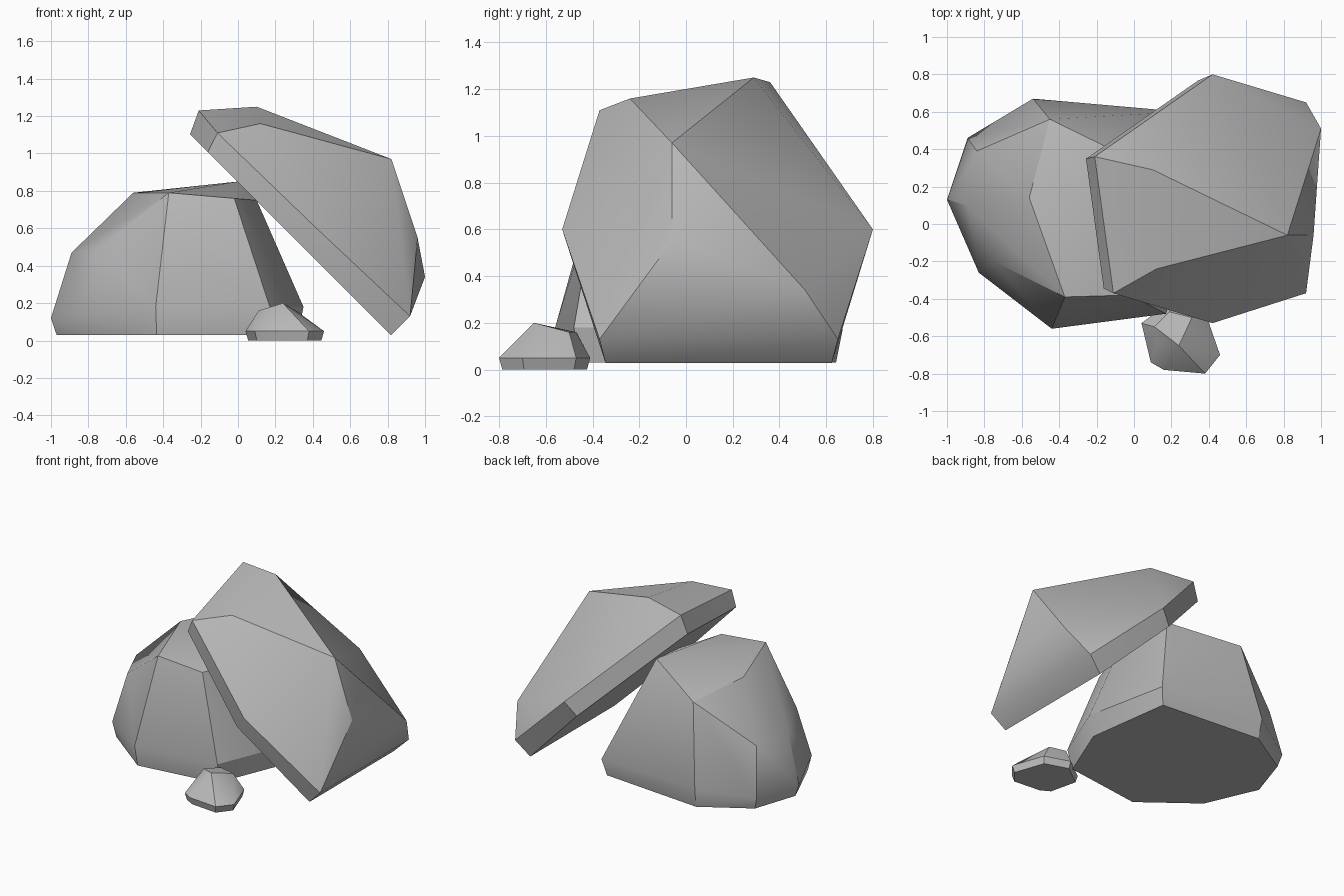
import bpy
import bmesh
import math

default_cube = bpy.data.objects.get("Cube")
if default_cube:
    bpy.data.objects.remove(default_cube, do_unlink=True)

# One grey stone colour for every rock
stone = bpy.data.materials.new("grey stone")
stone.use_nodes = True
stone_colour = (0.5, 0.5, 0.5, 1)
stone.diffuse_color = stone_colour
stone.node_tree.nodes["Principled BSDF"].inputs["Base Color"].default_value = stone_colour


def ring_foot(rim, shrink, shift, base_height):
    """Shrink the rim about its middle and lay it on the base plane."""
    middle_x = (min(p[0] for p in rim) + max(p[0] for p in rim)) / 2
    middle_y = (min(p[1] for p in rim) + max(p[1] for p in rim)) / 2
    foot = []
    for x, y, z in rim:
        foot_x = middle_x + (x - middle_x) * shrink + shift
        foot_y = middle_y + (y - middle_y) * shrink
        foot.append((foot_x, foot_y, base_height(foot_x)))
    return foot


def make_rock(name, crown, rim, shrink, shift, base_height):
    """Wrap a faceted rock around its crown corners, rim and foot."""
    bm = bmesh.new()
    for corner in crown + rim + ring_foot(rim, shrink, shift, base_height):
        bm.verts.new(corner)
    hull = bmesh.ops.convex_hull(bm, input=bm.verts)
    loose = [g for g in hull["geom_interior"] if isinstance(g, bmesh.types.BMVert)]
    bmesh.ops.delete(bm, geom=loose, context="VERTS")
    # Merge the flat facets so that the foot is one clean face
    bmesh.ops.dissolve_limit(bm, angle_limit=math.radians(2),
                             verts=bm.verts, edges=bm.edges)
    bmesh.ops.recalc_face_normals(bm, faces=bm.faces)
    mesh = bpy.data.meshes.new(name)
    bm.to_mesh(mesh)
    bm.free()
    mesh.materials.append(stone)
    rock = bpy.data.objects.new(name, mesh)
    bpy.context.collection.objects.link(rock)
    bpy.ops.object.select_all(action="DESELECT")
    rock.select_set(True)
    bpy.context.view_layer.objects.active = rock
    bpy.ops.object.shade_smooth_by_angle(angle=math.radians(30))
    return rock


# Large domed boulder
make_rock(
    "large_boulder",
    crown=[(-.89, .1, .47), (-.75, -.2, .49), (-.84, .39, .46), (-.45, .56, .74),
           (-.56, .14, .79), (-.37, -.39, .79), (-.02, -.38, .76),
           (.1, -.05, .75), (0, .34, .85)],
    rim=[(-1, .13, .12), (-.83, -.26, .14), (-.44, -.56, .18), (.17, -.48, .18),
         (.35, -.04, .18), (.26, .6, .15), (-.54, .67, .17), (-.89, .46, .12)],
    shrink=.955, shift=0, base_height=lambda x: .03)

# Slab leaning on the boulder, its flat base sloping down to the left
make_rock(
    "leaning_slab",
    crown=[(.1, .29, 1.25), (.12, -.24, 1.16), (.82, -.06, .97),
           (.96, -.06, .55), (1, .51, .34)],
    rim=[(-.21, .36, 1.23), (-.11, -.37, 1.11), (.42, -.53, .6),
         (.92, -.37, .13), (.92, .65, .13), (.42, .8, .6)],
    shrink=.95, shift=-.075, base_height=lambda x: .845 - x)

# Small pebble in front
make_rock(
    "small_pebble",
    crown=[(.24, -.65, .2), (.12, -.63, .13), (.11, -.55, .16),
           (.19, -.47, .16), (.31, -.5, .16)],
    rim=[(.04, -.53, .05), (.09, -.74, .05), (.16, -.78, .05), (.38, -.8, .05),
         (.46, -.7, .05), (.38, -.47, .05), (.2, -.41, .05)],
    shrink=.93, shift=0, base_height=lambda x: 0)
